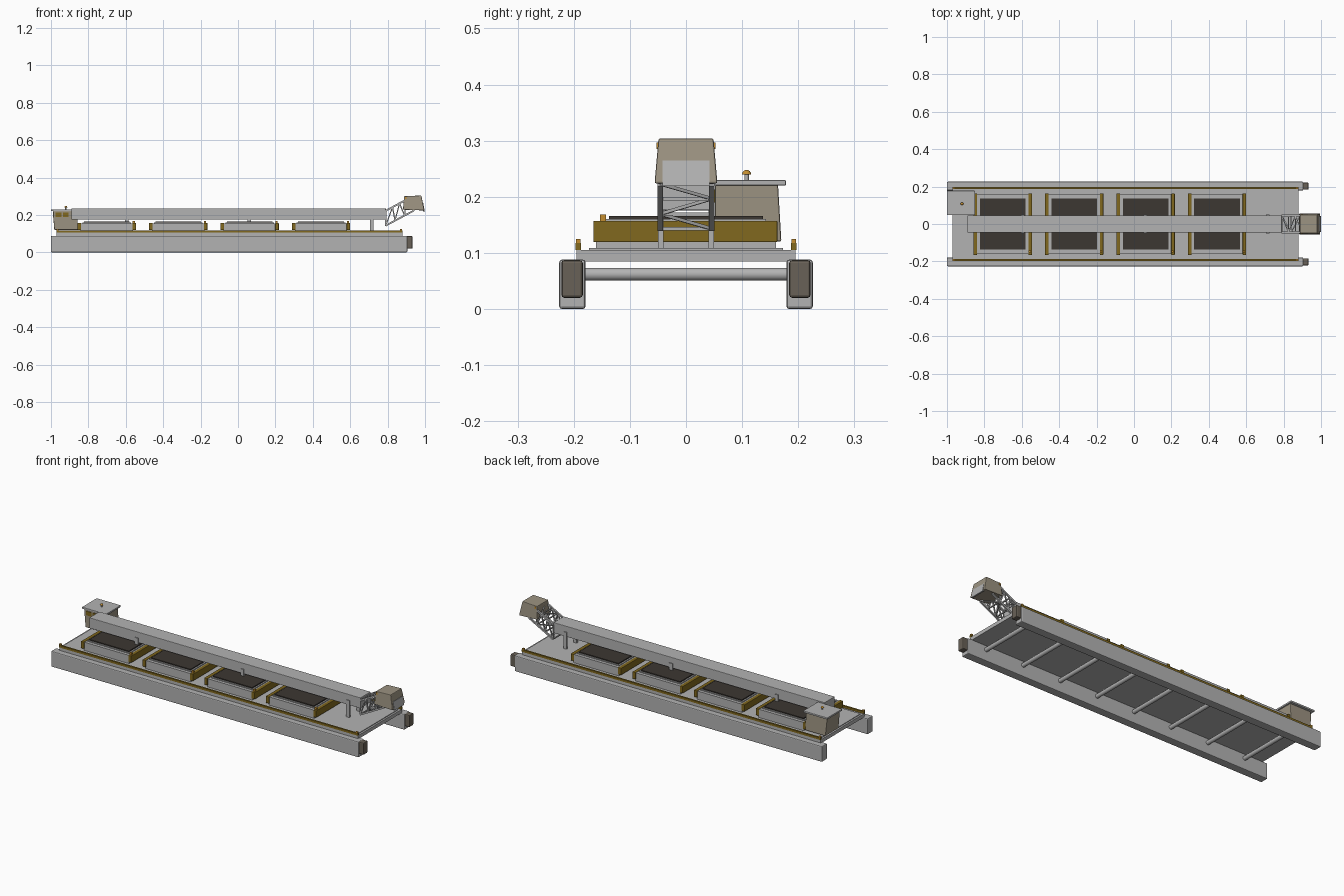
import bpy, bmesh, math
from mathutils import Vector

if "Cube" in bpy.data.objects:
    bpy.data.objects.remove(bpy.data.objects["Cube"])


def mat(name, r, g, b):
    m = bpy.data.materials.new(name)
    m.diffuse_color = (r, g, b, 1)
    m.use_nodes = True
    m.node_tree.nodes["Principled BSDF"].inputs["Base Color"].default_value = m.diffuse_color
    return m


GREY = mat("light_grey", 0.45, 0.45, 0.45)
GOLD = mat("dark_yellow", 0.22, 0.14, 0.013)
BEIGE = mat("beige", 0.33, 0.29, 0.22)
BROWN = mat("grey_brown", 0.14, 0.12, 0.095)
DARK = mat("dark_grate", 0.045, 0.038, 0.032)
ORANGE = mat("orange", 0.55, 0.27, 0.03)


def finish(name, bm, m, bevel=0):
    me = bpy.data.meshes.new(name)
    bmesh.ops.recalc_face_normals(bm, faces=bm.faces)
    bm.to_mesh(me)
    bm.free()
    me.materials.append(m)
    ob = bpy.data.objects.new(name, me)
    bpy.context.collection.objects.link(ob)
    if bevel:
        b = ob.modifiers.new("bevel", 'BEVEL')
        b.width, b.segments = bevel, 2
    return ob


def box(name, x, y, z, m, bevel=0):
    """Box from (min, max) pairs."""
    bm = bmesh.new()
    bmesh.ops.create_cube(bm, size=1)
    for v in bm.verts:
        v.co = [r[0] if c < 0 else r[1] for c, r in zip(v.co, (x, y, z))]
    return finish(name, bm, m, bevel)


def prism(name, profile, y_low, y_high, m, bevel=0):
    """Side profile in x, z spanned across y; y range may differ per height."""
    bm = bmesh.new()
    z0, z1 = min(p[1] for p in profile), max(p[1] for p in profile)
    rings = []
    for s in (0, 1):
        ring = []
        for x, z in profile:
            t = (z - z0) / (z1 - z0)
            ring.append(bm.verts.new((x, y_low[s] * (1 - t) + y_high[s] * t, z)))
        rings.append(ring)
    n = len(profile)
    bm.faces.new(rings[0])
    bm.faces.new(rings[1])
    for i in range(n):
        j = (i + 1) % n
        bm.faces.new((rings[0][i], rings[0][j], rings[1][j], rings[1][i]))
    return finish(name, bm, m, bevel)


def bar(name, a, b, r, m, sides=4):
    a, b = Vector(a), Vector(b)
    bm = bmesh.new()
    bmesh.ops.create_cone(bm, cap_ends=True, segments=sides, radius1=r, radius2=r,
                          depth=(b - a).length)
    if sides == 4:
        bmesh.ops.rotate(bm, verts=bm.verts, cent=(0, 0, 0),
                         matrix=Vector((0, 0, 1)).rotation_difference((1, 1, 0)).to_matrix()
                         @ Vector((1, 1, 0)).rotation_difference((0, 0, 1)).to_matrix())
    q = (b - a).to_track_quat('Z', 'Y').to_matrix()
    for v in bm.verts:
        c = v.co.copy()
        if sides == 4:  # square section aligned to its axes
            c.x, c.y = (c.x - c.y) * 0.7071, (c.x + c.y) * 0.7071
        v.co = q @ c + (a + b) / 2
    ob = finish(name, bm, m)
    if sides > 6:
        for p in ob.data.polygons:
            p.use_smooth = len(p.vertices) == 4
    return ob


# Twin pontoons, their end motors, deck-edge rails
for s in (-1, 1):
    def span(a, b):
        return tuple(sorted((s * a, s * b)))
    box("pontoon", (-1, 0.905), span(0.179, 0.226), (0, 0.088), GREY, 0.005)
    box("end_motor", (0.90, 0.933), span(0.184, 0.222), (0.02, 0.087), BROWN, 0.005)
    box("edge_rail", (-0.97, 0.88), span(0.187, 0.197), (0.105, 0.117), GOLD)
    for x in (-0.965, 0.872):
        box("rail_end_post", (x - 0.006, x + 0.006), span(0.187, 0.197), (0.105, 0.118), GOLD)
        box("rail_end_lamp", (x - 0.006, x + 0.006), span(0.188, 0.196), (0.118, 0.125), ORANGE)

# Deck with raised plate and tubes tying the pontoons together
box("deck", (-0.97, 0.88), (-0.195, 0.195), (0.085, 0.105), GREY)
box("deck_plate", (-0.96, 0.87), (-0.173, 0.173), (0.105, 0.109), GREY)
for i in range(8):
    x = 0.79 - i * 0.235
    bar("cross_tube", (x, -0.182, 0.062), (x, 0.182, 0.062), 0.0115, GREY, 12)

# Four screening pods
for i in range(4):
    c = -0.702 + i * 0.382
    box("pod_body", (c - 0.14, c + 0.14), (-0.16, 0.16), (0.109, 0.155), GREY)
    for s in (-1, 1):
        x = sorted((c + s * 0.137, c + s * 0.156))
        box("pod_end_wall", x, (-0.165, 0.163), (0.119, 0.157), GOLD, 0.002)
    box("pod_frame", (c - 0.13, c + 0.13), (-0.143, 0.143), (0.155, 0.160), GREY)
    box("pod_grate", (c - 0.122, c + 0.122), (-0.137, 0.137), (0.160, 0.166), DARK)
    box("pod_lamp", (c + 0.138, c + 0.15), (-0.153, -0.143), (0.157, 0.168), ORANGE)

# Long central conveyor housing on paired legs
box("conveyor_housing", (-0.89, 0.79), (-0.045, 0.045), (0.176, 0.235), GREY, 0.002)
for x in (-0.595, 0.06, 0.715):
    for s in (-1, 1):
        y = sorted((s * 0.040, s * 0.050))
        box("conveyor_leg", (x - 0.01, x + 0.01), y, (0.109, 0.203), GREY)

# Lattice boom rising to the discharge hood
TOP = [Vector((0.79 + 0.11 * t, 0, 0.222 + 0.06 * t)) for t in (0, 0.33, 0.67, 1)]
LOW = [Vector((0.79 + 0.15 * t, 0, 0.143 + 0.08 * t)) for t in (0, 0.33, 0.67, 1)]
for s in (-1, 1):
    y = Vector((0, s * 0.046, 0))
    bar("boom_top_chord", TOP[0] + y, TOP[3] + y, 0.0065, GREY)
    bar("boom_low_chord", LOW[0] + y, LOW[3] + y, 0.0065, GREY)
    for i in range(4):
        bar("boom_upright", TOP[i] + y, LOW[i] + y, 0.0045, GREY)
        if i < 3:
            bar("boom_brace", LOW[i] + y, TOP[i + 1] + y, 0.004, GREY)
for chord in (TOP, LOW):
    for i in range(3):
        y = Vector((0, 0.046 * (-1) ** i, 0))
        bar("boom_zigzag", chord[i] + y, chord[i + 1] - y, 0.004, GREY)
        bar("boom_crosspiece", chord[i] + y, chord[i] - y, 0.004, GREY)

# Discharge hood with grey chute face and side lamps
prism("discharge_hood", [(0.882, 0.228), (0.996, 0.224), (0.980, 0.304), (0.888, 0.300)],
      (-0.056, 0.056), (-0.049, 0.049), BEIGE, 0.003)
prism("chute_face", [(0.990, 0.219), (0.999, 0.219), (0.990, 0.265), (0.984, 0.265)],
      (-0.042, 0.042), (-0.042, 0.042), GREY)
for s in (-1, 1):
    box("hood_lamp", (0.893, 0.900), sorted((s * 0.046, s * 0.053)), (0.285, 0.297), ORANGE)

# Control cabin with windows, roof and beacon
prism("cabin", [(-0.982, 0.120), (-0.857, 0.120), (-0.857, 0.222), (-0.988, 0.222), (-0.988, 0.19)],
      (0.052, 0.170), (0.052, 0.164), BEIGE, 0.003)
for x0, x1 in ((-0.976, -0.943), (-0.936, -0.905)):
    box("cabin_window", (x0, x1), (0.049, 0.054), (0.190, 0.213), GOLD)
box("cabin_roof", (-1, -0.85), (0.047, 0.178), (0.220, 0.230), GREY, 0.002)
bar("beacon_base", (-0.92, 0.108, 0.229), (-0.92, 0.108, 0.240), 0.004, GREY, 10)
bm = bmesh.new()
bmesh.ops.create_uvsphere(bm, u_segments=12, v_segments=8, radius=0.008)
bmesh.ops.bisect_plane(bm, geom=bm.verts[:] + bm.edges[:] + bm.faces[:], plane_co=(0, 0, 0),
                       plane_no=(0, 0, -1), clear_outer=True)
bmesh.ops.holes_fill(bm, edges=[e for e in bm.edges if e.is_boundary], sides=0)
bmesh.ops.translate(bm, verts=bm.verts, vec=(-0.92, 0.108, 0.240))
beacon = finish("beacon", bm, ORANGE)
for p in beacon.data.polygons:
    p.use_smooth = len(p.vertices) < 5
